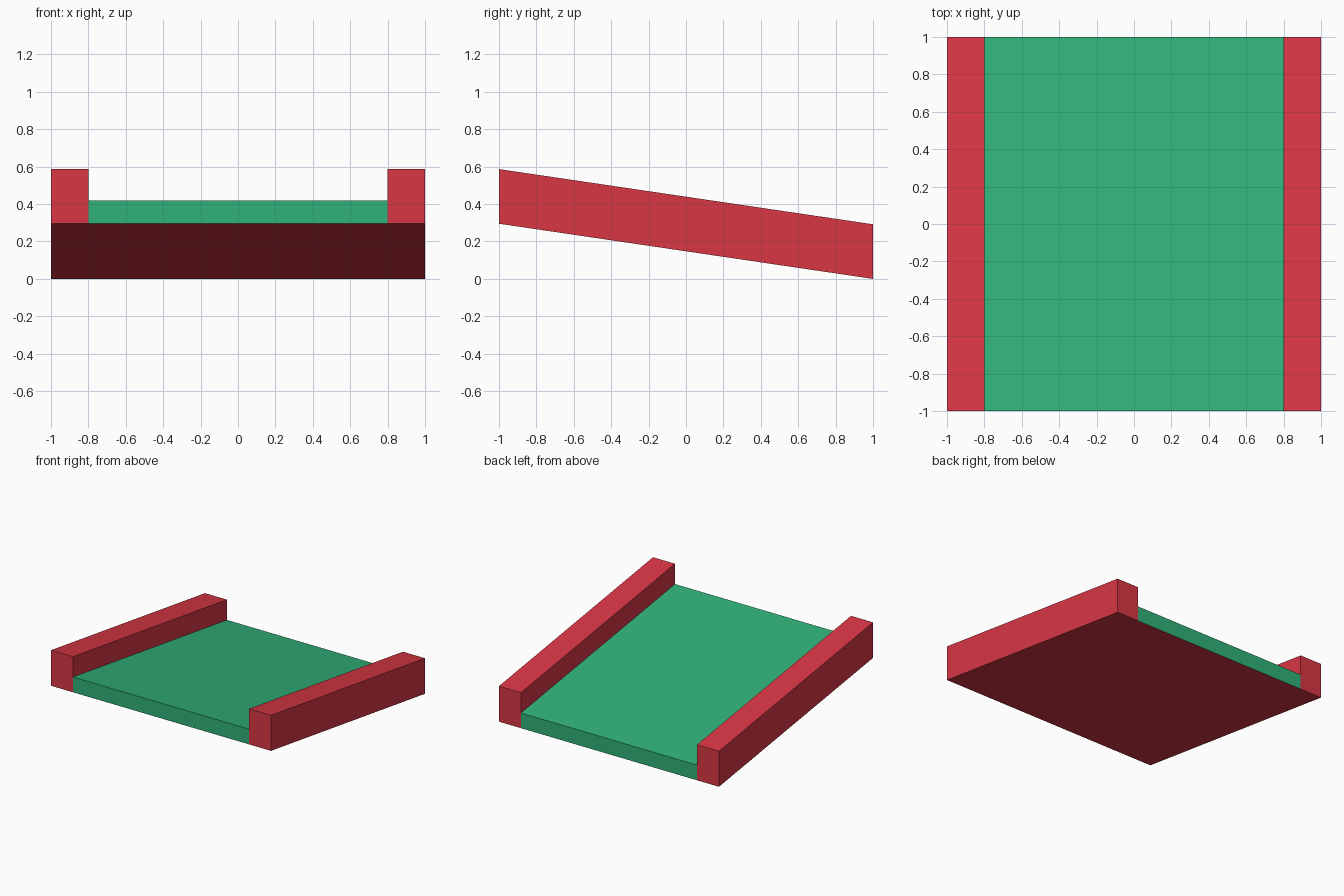
import bpy
import bmesh

cube = bpy.data.objects.get("Cube")
if cube:
    bpy.data.objects.remove(cube, do_unlink=True)

SLOPE_RISE = 0.295   # underside height at the front edge
RAIL_HEIGHT = 0.292
DECK_HEIGHT = 0.125
RAIL_INNER = 0.8


def make_material(name, color):
    mat = bpy.data.materials.new(name)
    mat.use_nodes = True
    mat.diffuse_color = color
    mat.node_tree.nodes["Principled BSDF"].inputs["Base Color"].default_value = color
    return mat


red = make_material("rail_red", (0.69, 0.038, 0.06, 1))
green = make_material("deck_green", (0.03, 0.445, 0.195, 1))


def sloped_slab(name, x0, x1, height, top_mat, under_mat):
    """Box with upright ends whose top and underside descend towards the back."""
    bm = bmesh.new()
    bmesh.ops.create_cube(bm, size=2)
    for v in bm.verts:
        v.co.x = x0 if v.co.x < 0 else x1
        base = SLOPE_RISE * (1 - v.co.y) / 2
        v.co.z = base + (height if v.co.z > 0 else 0)
    bm.normal_update()
    for f in bm.faces:
        f.material_index = 1 if f.normal.z < -0.5 else 0
    mesh = bpy.data.meshes.new(name)
    bm.to_mesh(mesh)
    bm.free()
    mesh.materials.append(top_mat)
    mesh.materials.append(under_mat)
    obj = bpy.data.objects.new(name, mesh)
    bpy.context.collection.objects.link(obj)
    return obj


# Deck with a red underside, flanked by two raised rails
sloped_slab("deck", -RAIL_INNER, RAIL_INNER, DECK_HEIGHT, green, red)
sloped_slab("right_rail", -1, -RAIL_INNER, RAIL_HEIGHT, red, red)
sloped_slab("left_rail", RAIL_INNER, 1, RAIL_HEIGHT, red, red)
